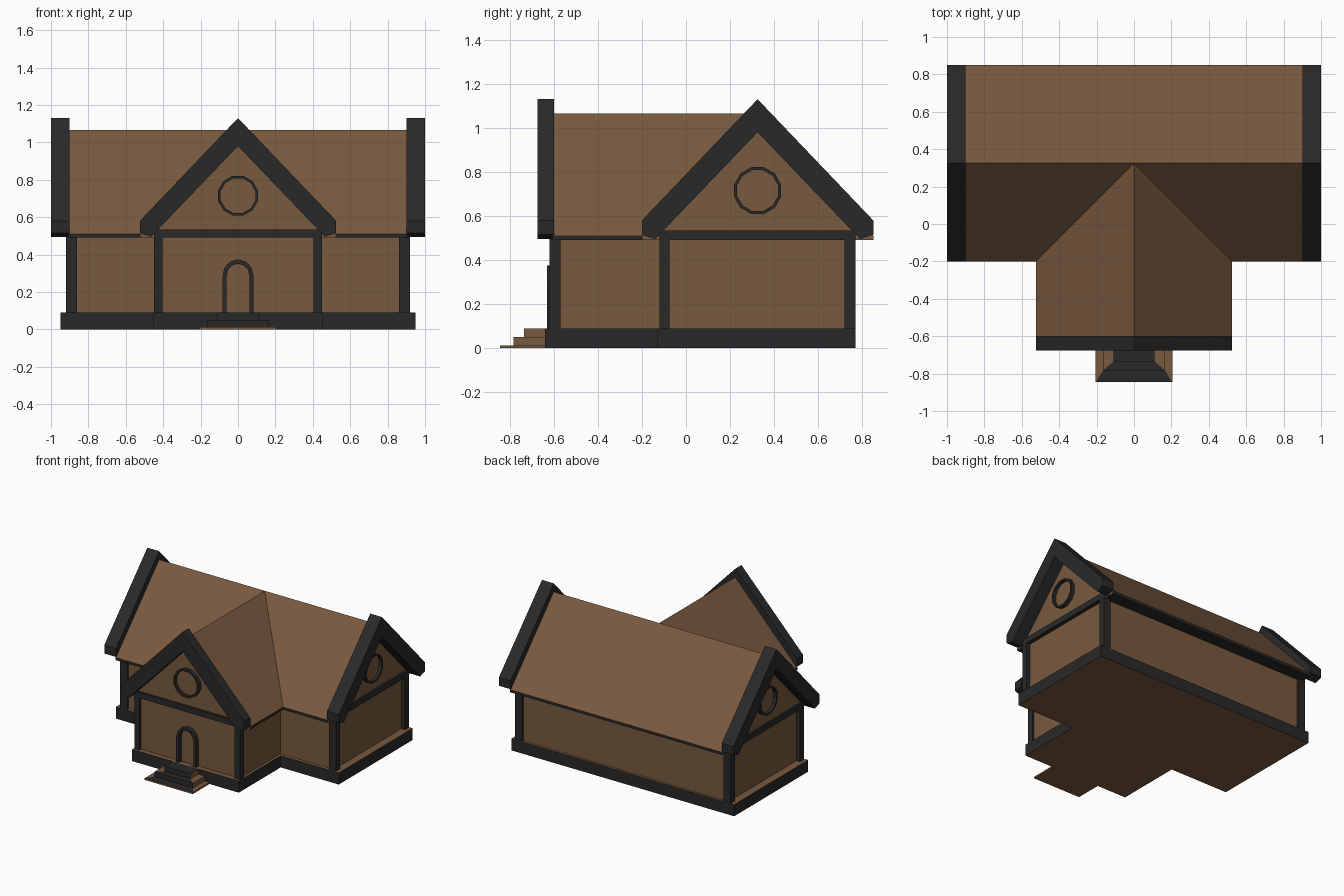
import bpy, bmesh, math

if "Cube" in bpy.data.objects:
    bpy.data.objects.remove(bpy.data.objects["Cube"])


def material(name, col):
    m = bpy.data.materials.new(name)
    m.diffuse_color = (*col, 1)
    m.use_nodes = True
    m.node_tree.nodes["Principled BSDF"].inputs["Base Color"].default_value = m.diffuse_color
    return m


BROWN = material("brown", (0.19, 0.10, 0.05))
DARK = material("dark_timber", (0.022, 0.022, 0.022))
YC = 0.325  # main ridge line


def finish(name, bm, mats, mirror=False):
    bmesh.ops.remove_doubles(bm, verts=bm.verts, dist=1e-5)
    bmesh.ops.recalc_face_normals(bm, faces=bm.faces)
    me = bpy.data.meshes.new(name)
    bm.to_mesh(me)
    bm.free()
    for m in mats:
        me.materials.append(m)
    ob = bpy.data.objects.new(name, me)
    bpy.context.collection.objects.link(ob)
    if mirror:
        ob.modifiers.new("mirror", 'MIRROR')
    return ob


def face(bm, pts, idx=0):
    f = bm.faces.new([bm.verts.new(p) for p in pts])
    f.material_index = idx
    return f


def prism(name, outline, d0, d1, place, mats, cap=0, mirror=False, hole=None):
    """Extrude a 2D outline from d0 to d1; with a hole outline it becomes a frame."""
    bm = bmesh.new()
    n = len(outline)
    loops = [outline] + ([hole] if hole else [])
    for lp in loops:
        for i in range(n):
            a, b = lp[i], lp[(i + 1) % n]
            face(bm, [place(*a, d0), place(*b, d0), place(*b, d1), place(*a, d1)])
    for d in (d0, d1):
        if hole:
            for i in range(n):
                j = (i + 1) % n
                face(bm, [place(*outline[i], d), place(*outline[j], d),
                          place(*hole[j], d), place(*hole[i], d)], cap)
        else:
            face(bm, [place(*p, d) for p in outline], cap)
    return finish(name, bm, mats, mirror)


def box(name, x0, x1, y0, y1, z0, z1, mat, mirror=False):
    return prism(name, [(x0, y0), (x1, y0), (x1, y1), (x0, y1)], z0, z1, flat, [mat], 0, mirror)


def flat(x, y, d):
    return (x, y, d)


def front(u, z, d):      # wing gable plane, d = y
    return (u, d, z)


def side(u, z, d):       # main gable plane, d = x
    return (d, YC + u, z)


def tee(w, y0, y1, ww, yf):
    return [(-w, y1), (-w, y0), (-ww, y0), (-ww, yf), (ww, yf), (ww, y0), (w, y0), (w, y1)]


# plinth and walls share a T-shaped plan
prism("plinth", tee(0.95, -0.13, 0.77, 0.455, -0.64), 0, 0.09, flat, [DARK, BROWN], 1)
prism("walls", tee(0.89, -0.105, 0.752, 0.435, -0.60), 0.09, 0.495, flat, [BROWN])

# corner posts
box("back_post", 0.86, 0.92, 0.72, 0.77, 0.09, 0.495, DARK, True)
box("front_post", 0.86, 0.92, -0.12, -0.075, 0.09, 0.495, DARK, True)
box("wing_post", 0.405, 0.45, -0.62, -0.57, 0.09, 0.495, DARK, True)

# beams under the gables
box("side_gable_beam", 0.87, 0.92, -0.12, 0.77, 0.49, 0.535, DARK, True)
box("wing_gable_beam", -0.45, 0.45, -0.62, -0.57, 0.49, 0.535, DARK)

# cross-gabled roof: right half, mirrored
H, E, S = 1.065, 0.51, 0.49      # ridge, eave and soffit heights
W, X, F = 0.905, 0.525, -0.605   # main half length, wing half width, wing front
YB, YF = YC + X, YC - X
bm = bmesh.new()
face(bm, [(0, YB, E), (W, YB, E), (W, YC, H), (0, YC, H)])
face(bm, [(X, YF, E), (W, YF, E), (W, YC, H), (0, YC, H)])
face(bm, [(X, F, E), (X, YF, E), (0, YC, H), (0, F, H)])
face(bm, [(W, YF, S), (W, YB, S), (W, YB, E), (W, YC, H), (W, YF, E)])
face(bm, [(0, F, S), (X, F, S), (X, F, E), (0, F, H)])
plan = [(0, YB), (W, YB), (W, YF), (X, YF), (X, F), (0, F)]
face(bm, [(x, y, S) for x, y in plan], 1)
for a, b in ((plan[0], plan[1]), (plan[2], plan[3]), (plan[3], plan[4])):
    face(bm, [(*a, S), (*b, S), (*b, E), (*a, E)], 1)
finish("roof", bm, [BROWN, DARK], True)

# barge boards on the three gables
half = [(0.525, 0.58), (0.525, 0.515), (0.465, 0.495)]
barge = [(0, 1.13)] + half + [(0, 0.98)] + [(-u, z) for u, z in reversed(half)]
prism("side_barge_board", barge, 0.90, 1.0, side, [DARK], 0, True)
prism("wing_barge_board", barge, -0.675, -0.60, front, [DARK])


# round gable windows
def ring(r):
    return [(r * math.cos(math.radians(15 + 30 * i)),
             0.715 + r * math.sin(math.radians(15 + 30 * i))) for i in range(12)]


prism("side_window_frame", ring(0.11), 0.89, 0.935, side, [DARK], 0, True, ring(0.096))
prism("wing_window_frame", ring(0.11), -0.635, -0.59, front, [DARK], 0, False, ring(0.096))
prism("side_window_pane", ring(0.1), 0.89, 0.91, side, [BROWN], 0, True)
prism("wing_window_pane", ring(0.1), -0.61, -0.59, front, [BROWN])


# arched door surround
def arch(r, zc):
    pts = [(r * math.cos(math.pi * i / 6), zc + 1.08 * r * math.sin(math.pi * i / 6))
           for i in range(7)]
    return [(r, 0.09)] + pts + [(-r, 0.09)]


prism("door_frame", arch(0.084, 0.284), -0.632, -0.59, front, [DARK], 0, False, arch(0.062, 0.284))

# entrance steps: brown sides, dark treads with mitred ends
levels = [(0.205, -0.845, 0.013), (0.165, -0.782, 0.05), (0.11, -0.735, 0.09), (0.11, -0.64, 0.09)]
bm = bmesh.new()
low, yb = 0, -0.64
for i in range(3):
    (w, y, z), (w2, y2, _) = levels[i], levels[i + 1]
    face(bm, [(-w, y, low), (w, y, low), (w, y, z), (-w, y, z)], 1 if i else 0)
    face(bm, [(-w, y, z), (w, y, z), (w2, y2, z), (-w2, y2, z)], 1)
    for s in (-1, 1):
        face(bm, [(s * w, y, low), (s * w, yb, low), (s * w, yb, z), (s * w, y, z)])
        if i < 2:
            face(bm, [(s * w, y, z), (s * w, yb, z), (s * w2, yb, z), (s * w2, y2, z)])
    low = z
face(bm, [(-0.205, -0.845, 0), (0.205, -0.845, 0), (0.205, yb, 0), (-0.205, yb, 0)])
finish("entrance_steps", bm, [BROWN, DARK])
